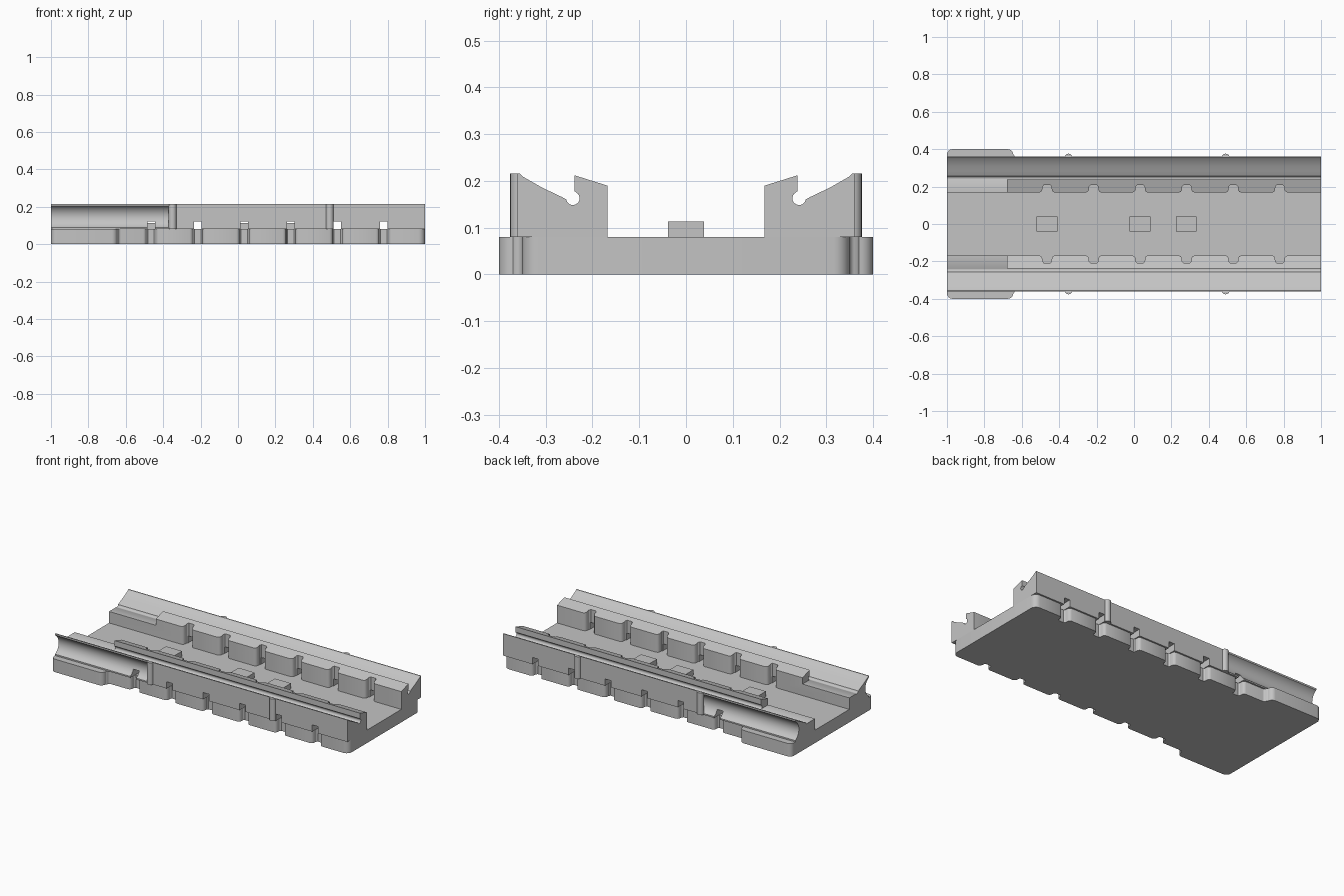
import bpy, bmesh, math
from mathutils import Vector

if "Cube" in bpy.data.objects:
    bpy.data.objects.remove(bpy.data.objects["Cube"], do_unlink=True)

grey = bpy.data.materials.new("plain grey")
grey.use_nodes = True
grey.diffuse_color = (0.55, 0.55, 0.55, 1)
grey.node_tree.nodes["Principled BSDF"].inputs["Base Color"].default_value = grey.diffuse_color

FLOOR, TOP = 0.08, 0.216
BASE_Y, WALL_Y, JAW_Y = 0.35, 0.36, 0.168
STATIONS = [-0.465 + 0.249 * i for i in range(6)]
# half outline of a flared slot: (half width, depth)
SLOT = [(0.042, 0), (0.032, 0.004), (0.026, 0.012), (0.024, 0.032), (0.017, 0.04)]


def prisms(name, outlines, axis, lo, hi):
    """Extrude closed outlines along x (outline in y, z) or z (outline in x, y)."""
    bm = bmesh.new()
    for pts in outlines:
        vs = [bm.verts.new((lo, a, b) if axis == "x" else (a, b, lo)) for a, b in pts]
        face = bm.faces.new(vs)
        new = bmesh.ops.extrude_face_region(bm, geom=[face])["geom"]
        move = Vector((hi - lo, 0, 0)) if axis == "x" else Vector((0, 0, hi - lo))
        bmesh.ops.translate(bm, vec=move, verts=[g for g in new if isinstance(g, bmesh.types.BMVert)])
    bmesh.ops.recalc_face_normals(bm, faces=bm.faces)
    mesh = bpy.data.meshes.new(name)
    bm.to_mesh(mesh)
    bm.free()
    mesh.materials.append(grey)
    ob = bpy.data.objects.new(name, mesh)
    bpy.context.collection.objects.link(ob)
    return ob


def select(ob):
    bpy.ops.object.select_all(action="DESELECT")
    ob.select_set(True)
    bpy.context.view_layer.objects.active = ob


def cut(ob, cutter):
    cutter.hide_render = True
    mod = ob.modifiers.new("cut", "BOOLEAN")
    mod.operation, mod.solver, mod.object = "DIFFERENCE", "EXACT", cutter
    select(ob)
    bpy.ops.object.modifier_apply(modifier=mod.name)
    bpy.data.objects.remove(cutter, do_unlink=True)


def smooth(ob):
    select(ob)
    bpy.ops.object.shade_smooth_by_angle(angle=math.radians(35))


def arc(cx, cy, r, start, end, n=6):
    angles = [math.radians(start + (end - start) * i / n) for i in range(n + 1)]
    return [(cx + r * math.cos(a), cy + r * math.sin(a)) for a in angles]


def rect(x0, x1, y0, y1):
    return [(x0, y0), (x1, y0), (x1, y1), (x0, y1)]


def slot(x, y, inward):
    """Slot outline from +x to -x, cutting from y towards inward."""
    right = [(x + w, y + inward * d) for w, d in SLOT]
    left = [(x - w, y + inward * d) for w, d in reversed(SLOT)]
    return right + left


# base plate with rounded corners, edge slots and wider end tabs
edge = arc(0.965, BASE_Y - 0.035, 0.035, 0, 90)
for x in reversed(STATIONS):
    edge += slot(x, BASE_Y, -1)
edge += arc(-0.625, BASE_Y + 0.015, 0.015, 270, 180, 4)
edge += arc(-0.675, 0.37, 0.03, 0, 90) + arc(-0.97, 0.37, 0.03, 90, 180)
outline = edge + [(x, -y) for x, y in reversed(edge)]
smooth(prisms("base_plate", [outline], "z", 0, FLOOR))

# raised pads on the floor
pads = [rect(x - 0.055, x + 0.055, -0.039, 0.039) for x in (-0.465, 0.032, 0.28)]
prisms("floor_pads", pads, "z", FLOOR - 0.01, 0.113)

# rail cross-section: inner jaw, round groove and sloping outer fin
profile = [(JAW_Y, FLOOR), (JAW_Y, 0.19), (0.238, 0.212), (0.238, 0.178)]
profile += arc(0.242, 0.163, 0.0145, 140, 350, 12)
profile += [(0.264, 0.165), (0.283, 0.174), (0.31, 0.187), (0.35, 0.21), (0.355, TOP), (WALL_Y, TOP),
            (WALL_Y, FLOOR)]

for side, name in ((1, "back"), (-1, "front")):
    def flip(pts):
        return [(a, b * side) for a, b in pts]

    rail = prisms(name + "_rail", [[(y * side, z) for y, z in profile]], "x", -1, 1)

    # lowered jaw at the right end
    step = [(y * side, z) for y, z in rect(0.1, 0.2395, 0.151, 0.3)]
    cut(rail, prisms("step_cutter", [step], "x", -1.1, -0.68))

    # hollow along the outer face
    hollow = [(y * side, z) for y, z in arc(0.3914, 0.147, 0.0664, 0, 360, 48)[:-1]]
    cut(rail, prisms("hollow_cutter", [hollow], "x", -1.1, -0.352))

    # upright slots in the jaw, then tunnels through the wall
    slots = [flip([(x + 0.042, 0.15)] + slot(x, JAW_Y, 1) + [(x - 0.042, 0.15)]) for x in STATIONS]
    cut(rail, prisms("slot_cutter", slots, "z", 0.05, 0.3))
    tunnels = [flip(rect(x - 0.02, x + 0.02, 0.1, 0.45)) for x in STATIONS]
    cut(rail, prisms("tunnel_cutter", tunnels, "z", 0.05, 0.122))
    smooth(rail)

    # half-round ribs on the outer wall
    ribs = [flip(arc(x, 0.355, 0.021, 0, 180, 10)) for x in (-0.35, 0.49)]
    smooth(prisms(name + "_ribs", ribs, "z", FLOOR, TOP))
